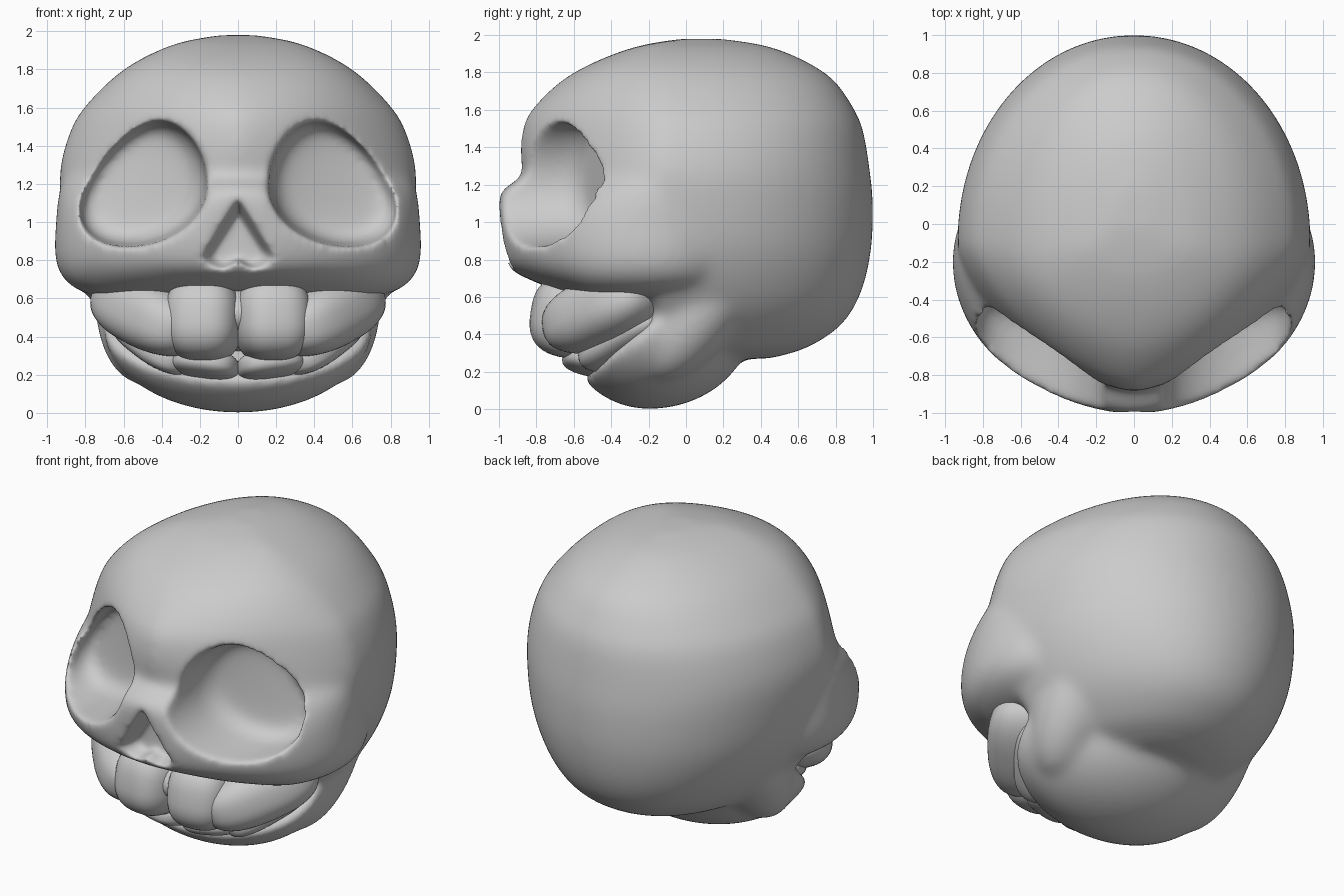
import bpy, bmesh, math
from mathutils import Matrix, Vector

cube = bpy.data.objects.get("Cube")
if cube:
    bpy.data.objects.remove(cube, do_unlink=True)

bone = bpy.data.materials.new("bone_grey")
bone.use_nodes = True
bone.diffuse_color = (0.6, 0.6, 0.6, 1)
bone.node_tree.nodes["Principled BSDF"].inputs["Base Color"].default_value = (0.6, 0.6, 0.6, 1)


def make_object(name, bm):
    bmesh.ops.recalc_face_normals(bm, faces=bm.faces)
    mesh = bpy.data.meshes.new(name)
    bm.to_mesh(mesh)
    bm.free()
    mesh.materials.append(bone)
    mesh.shade_smooth()
    obj = bpy.data.objects.new(name, mesh)
    bpy.context.collection.objects.link(obj)
    return obj


def spow(v, e):
    return math.copysign(abs(v) ** e, v)


def clamp(v):
    return min(max(v, 0), 1)


def smooth_rows(rows, steps=4):
    """Catmull-Rom interpolation between profile rows."""
    out = []
    for i in range(len(rows) - 1):
        quad = [rows[max(i - 1, 0)], rows[i], rows[i + 1], rows[min(i + 2, len(rows) - 1)]]
        for s in range(steps):
            t = s / steps
            out.append([b + 0.5 * t * (c - a + t * (2 * a - 5 * b + 4 * c - d + t * (3 * (b - c) + d - a)))
                        for a, b, c, d in zip(*quad)])
    return out + [rows[-1]]


def bridge(bm, rings):
    n = len(rings[0])
    for a, b in zip(rings, rings[1:]):
        for i in range(n):
            j = (i + 1) % n
            bm.faces.new((a[i], a[j], b[j], b[i]))
    bm.faces.new(rings[0])
    bm.faces.new(rings[-1])


def loft(bm, rows, yc, lift=0.0, n=64):
    """Stack plan outlines: height, half width, front y, back y, front roundness."""
    rings = []
    for z, w, front, back, power in smooth_rows(rows):
        mid = min(max(yc, front + 0.05), back - 0.05)
        ring = []
        for i in range(n):
            a = 2 * math.pi * i / n
            e = 2 / power if math.sin(a) < 0 else 0.98
            reach = mid - front if math.sin(a) < 0 else back - mid
            y = mid + reach * spow(math.sin(a), e)
            raised = z + lift * clamp((-y - 0.5) / 0.35) * clamp((1 - z) / 0.4)
            ring.append(bm.verts.new((w * spow(math.cos(a), e), y, raised)))
        rings.append(ring)
    bridge(bm, rings)


def ellipsoid(bm, centre, radii, boxy=1.0, turn=None):
    made = bmesh.ops.create_uvsphere(bm, u_segments=40, v_segments=24, radius=1)["verts"]
    turn = turn or Matrix.Identity(3)
    for v in made:
        p = Vector([spow(c, boxy) * r for c, r in zip(v.co, radii)])
        v.co = turn @ p + Vector(centre)
    return made


# Braincase
bm = bmesh.new()
loft(bm, [(0.27, 0.3, 0.0, 0.45, 2), (0.33, 0.5, -0.1, 0.65, 2), (0.45, 0.66, -0.2, 0.83, 2),
          (0.62, 0.79, -0.35, 0.935, 2), (0.85, 0.89, -0.6, 0.99, 2), (1.1, 0.93, -0.8, 1.0, 1.8),
          (1.3, 0.93, -0.88, 0.98, 1.55), (1.5, 0.87, -0.875, 0.945, 1.5), (1.62, 0.79, -0.81, 0.89, 1.6),
          (1.76, 0.65, -0.66, 0.79, 1.8), (1.86, 0.5, -0.48, 0.64, 2), (1.94, 0.31, -0.26, 0.44, 2),
          (1.98, 0.1, -0.03, 0.2, 2)], -0.1)

# Cheeks and muzzle, higher underneath at the front
loft(bm, [(0.6, 0.7, -0.72, 0.3, 2), (0.64, 0.83, -0.86, 0.4, 2), (0.71, 0.92, -0.95, 0.47, 2),
          (0.82, 0.96, -0.985, 0.5, 2), (1.0, 0.955, -1.0, 0.5, 1.95), (1.15, 0.94, -1.0, 0.45, 1.65),
          (1.23, 0.91, -0.9, 0.35, 1.5), (1.32, 0.86, -0.8, 0.25, 1.5)], -0.2, 0.07)

# Jaw, cut along its slanted upper edge
jaw = ellipsoid(bm, (0, -0.2, 0.46), (0.71, 0.46, 0.46))
for v in jaw:
    if v.co.y > -0.2:
        v.co.y = -0.2 + (v.co.y + 0.2) * 1.2
jaw_faces = {f for v in jaw for f in v.link_faces}
jaw_edges = {e for v in jaw for e in v.link_edges}
cut = bmesh.ops.bisect_plane(bm, geom=list(jaw) + list(jaw_edges) + list(jaw_faces),
                             plane_co=(0, -0.5, 0.21), plane_no=(0, -0.8, 1), clear_outer=True)
bmesh.ops.contextual_create(bm, geom=[g for g in cut["geom_cut"] if isinstance(g, bmesh.types.BMEdge)])

# Rear jaw branches leaning back into the braincase
for side in (-1, 1):
    ellipsoid(bm, (side * 0.5, 0.1, 0.58), (0.25, 0.23, 0.5), 1, Matrix.Rotation(-0.6, 3, 'X'))
skull = make_object("skull_and_jaw", bm)


# Eye socket cutters: a shallow bowl whose floor turns outward
def socket(side):
    bm = bmesh.new()
    rows = smooth_rows([(-0.45, 0.04), (-0.455, 0.18), (-0.475, 0.26), (-0.54, 0.305),
                        (-0.66, 0.322), (-0.88, 0.34), (-1.3, 0.39)])
    rings = []
    for y, r in rows:
        ring = []
        for i in range(48):
            a = math.tau * i / 48
            x, z = r * math.cos(a), r * math.sin(a)
            across = x * (1 - 0.7 * z) - 0.15 * z
            ring.append(bm.verts.new((side * (0.49 + across), y + 0.35 * x, 1.205 + z - 0.12 * x)))
        rings.append(ring)
    bridge(bm, rings)
    return make_object("eye_socket_cutter", bm)


# Nose opening cutter: arrow outline with a small spine at its foot
def nose():
    bm = bmesh.new()
    half = [(0.2, 0.81), (0.17, 0.765), (0.09, 0.735)]
    outline = [(0, 1.12)] + half + [(0, 0.79)] + [(-x, z) for x, z in reversed(half)]
    rings = [[bm.verts.new((x * s, y, 0.88 + (z - 0.88) * s)) for x, z in outline]
             for y, s in ((-0.83, 0.7), (-1.02, 1.08))]
    bridge(bm, rings)
    return make_object("nose_cutter", bm)


def remesh(obj, size):
    mod = obj.modifiers.new("Fuse", 'REMESH')
    mod.mode = 'VOXEL'
    mod.voxel_size = size
    mod.use_smooth_shade = True


def soften(obj, iterations):
    mod = obj.modifiers.new("Soften", 'SMOOTH')
    mod.factor = 0.5
    mod.iterations = iterations


remesh(skull, 0.022)
soften(skull, 16)
for cutter in (socket(1), socket(-1), nose()):
    cutter.hide_render = True
    cutter.display_type = 'WIRE'
    cutter.hide_set(True)
    mod = skull.modifiers.new("Carve", 'BOOLEAN')
    mod.operation = 'DIFFERENCE'
    mod.solver = 'EXACT'
    mod.object = cutter
remesh(skull, 0.016)
soften(skull, 20)


# Teeth: rounded blocks, mirrored left and right
def tooth(name, centre, radii, yaw, lean, roll, boxy):
    for label, side in (("left", 1), ("right", -1)):
        turn = (Matrix.Rotation(side * yaw, 3, 'Z') @ Matrix.Rotation(side * roll, 3, 'Y')
                @ Matrix.Rotation(lean, 3, 'X'))
        bm = bmesh.new()
        ellipsoid(bm, (side * centre[0], centre[1], centre[2]), radii, boxy, turn)
        make_object(f"{label}_{name}", bm)


tooth("upper_front_tooth", (0.18, -0.6, 0.49), (0.2, 0.23, 0.22), 0.16, -0.15, 0, 0.75)
tooth("upper_side_tooth", (0.48, -0.46, 0.52), (0.36, 0.2, 0.18), 0.85, -0.15, -0.33, 0.8)
tooth("lower_front_tooth", (0.17, -0.47, 0.25), (0.18, 0.19, 0.075), 0.16, -0.2, -0.12, 0.72)
tooth("lower_side_tooth", (0.44, -0.33, 0.36), (0.28, 0.16, 0.09), 0.9, -0.2, -0.45, 0.72)

# Gum behind the teeth
bm = bmesh.new()
ellipsoid(bm, (0, -0.27, 0.52), (0.64, 0.48, 0.2))
make_object("gum", bm)
